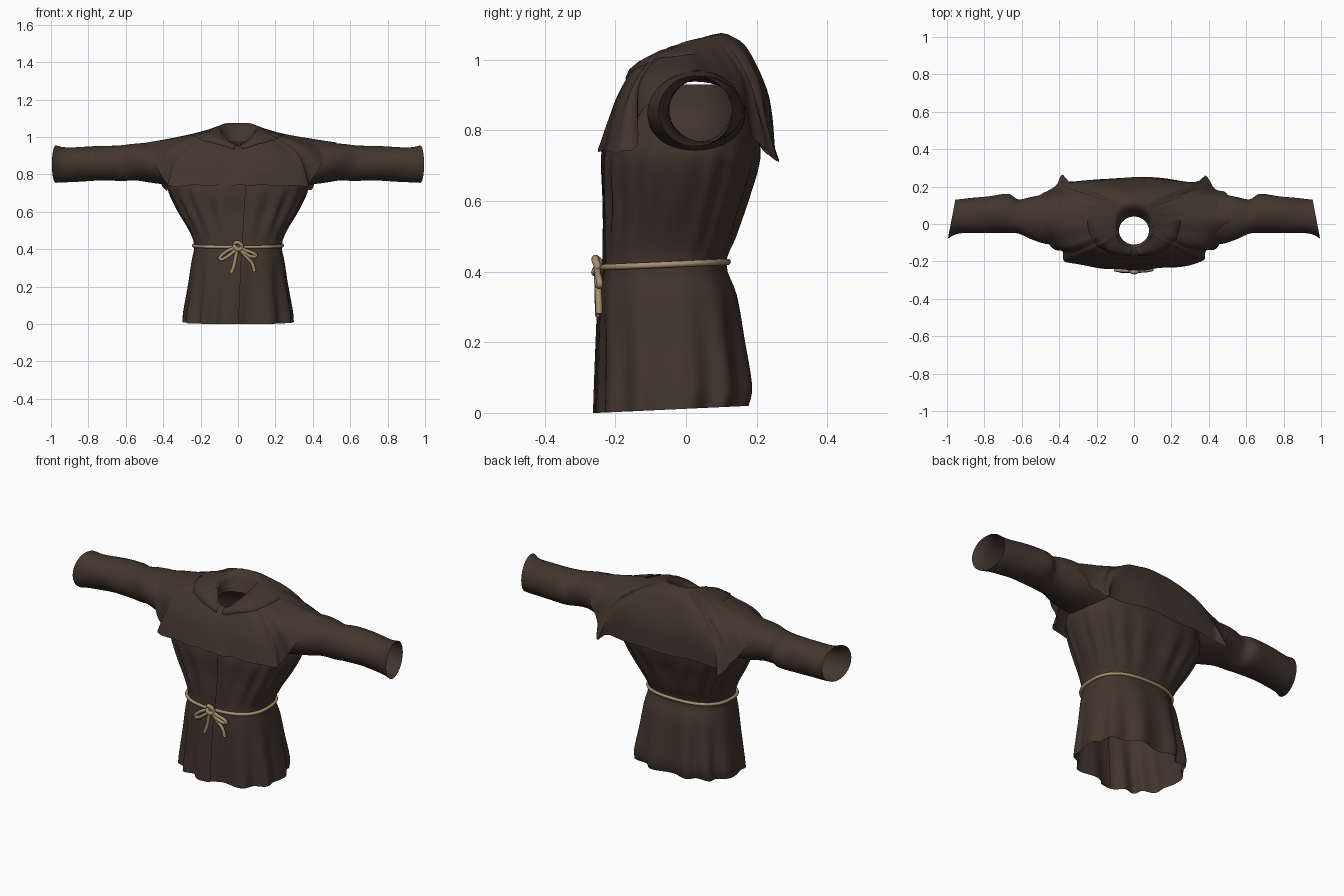
import bpy, math
from mathutils import Vector

if "Cube" in bpy.data.objects:
    bpy.data.objects.remove(bpy.data.objects["Cube"])


def material(name, rgb):
    m = bpy.data.materials.new(name)
    m.diffuse_color = (*rgb, 1)
    m.use_nodes = True
    m.node_tree.nodes["Principled BSDF"].inputs["Base Color"].default_value = m.diffuse_color
    return m


CLOTH = material("dark brown cloth", (0.056, 0.036, 0.027))
ROPE = material("tan rope", (0.38, 0.28, 0.16))


def spline(points, steps, closed=False):
    """Catmull-Rom resampling of a row of vectors."""
    n, out = len(points), []
    for i in range(n if closed else n - 1):
        if closed:
            p = [points[(i + k) % n] for k in (-1, 0, 1, 2)]
        else:
            p = [points[min(max(i + k, 0), n - 1)] for k in (-1, 0, 1, 2)]
        for s in range(steps):
            t = s / steps
            out.append(0.5 * (2 * p[1] + (p[2] - p[0]) * t
                       + (2 * p[0] - 5 * p[1] + 4 * p[2] - p[3]) * t * t
                       + (3 * p[1] - p[0] - 3 * p[2] + p[3]) * t ** 3))
    if not closed:
        out.append(points[-1].copy())
    return out


def sheet(name, rows, closed, flip=False):
    """Skin a grid of rows into a smooth cloth surface."""
    n = len(rows[0])
    verts = [v for r in rows for v in r]
    faces = []
    for i in range(len(rows) - 1):
        for j in range(n if closed else n - 1):
            k = (j + 1) % n
            f = (i * n + j, i * n + k, (i + 1) * n + k, (i + 1) * n + j)
            faces.append(f[::-1] if flip else f)
    me = bpy.data.meshes.new(name)
    me.from_pydata(verts, [], faces)
    me.materials.append(CLOTH)
    me.polygons.foreach_set("use_smooth", [True] * len(faces))
    ob = bpy.data.objects.new(name, me)
    bpy.context.collection.objects.link(ob)
    return ob


def spow(v, e):
    return math.copysign(abs(v) ** e, v)


# Tunic body: height, half width, front y, back y
LEVELS = [(0.0, .30, -.255, .182), (.06, .295, -.253, .192), (.2, .27, -.248, .17),
          (.33, .25, -.242, .147), (.42, .234, -.23, .115), (.5, .262, -.232, .145),
          (.6, .322, -.234, .18), (.7, .37, -.236, .21), (.76, .375, -.224, .212),
          (.85, .345, -.18, .19), (.93, .24, -.13, .14)]
levels = spline([Vector(l) for l in LEVELS], 4)


def body_point(z, w, f, b, a, overlap=0.0):
    ca, sa = spow(math.cos(a), .8), spow(math.sin(a), .8)
    skirt = max(0, 1 - z / .42)
    chest = max(0, 1 - abs(z - .6) / .18)
    # pleats hang from the belt and gather above it
    dent = (skirt * .14 * (.5 - .5 * math.cos(11 * a + 5.5 * math.pi + .6 * math.sin(3 * a)))
            + chest * .07 * (.5 - .5 * math.cos(18 * a + math.sin(2 * a))))
    k = 1 - dent * (.25 + .75 * abs(sa)) + overlap
    y = (f + b) / 2 + (b - f) / 2 * sa * k
    return Vector((w * ca * k, y, z + .02 * skirt * (y + .25) / .43))


rows = []
N = 144
for l in levels:
    z, row = l[0], []
    for j in range(N + 1):
        t = j / N
        # the two front edges lap over each other
        a = -math.pi / 2 - .06 + t * (2 * math.pi + .12)
        p = body_point(*l, a, .05 * max(0, (t - .92) / .08))
        p.x -= .03 * max(0, 1 - z / .5) * max(0, -math.sin(a)) ** 8
        row.append(p)
    rows.append(row)
sheet("tunic_body", rows, False)

# Shoulder cape: half sections from front middle to back middle, neck to hem
CAPE = [
    [(0, -.125, .955), (0, -.165, .935), (0, -.205, .86), (0, -.247, .742)],
    [(.06, -.11, .99), (.11, -.155, .965), (.13, -.205, .87), (.15, -.237, .742)],
    [(.095, -.06, 1.025), (.19, -.12, .985), (.30, -.175, .88), (.358, -.205, .738)],
    [(.10, -.04, 1.035), (.21, -.095, .995), (.33, -.145, .91), (.385, -.145, .755)],
    [(.105, -.02, 1.04), (.23, -.07, 1.005), (.37, -.11, .945), (.45, -.118, .86)],
    [(.11, .01, 1.05), (.25, .02, 1.015), (.40, .025, .988), (.525, .03, .968)],
    [(.10, .06, 1.06), (.23, .09, 1.015), (.38, .13, .955), (.50, .155, .88)],
    [(.09, .08, 1.065), (.21, .13, 1.01), (.34, .18, .92), (.425, .195, .775)],
    [(.08, .095, 1.068), (.20, .15, 1.01), (.32, .195, .90), (.385, .26, .715)],
    [(.065, .108, 1.07), (.17, .17, 1.015), (.27, .222, .90), (.33, .225, .74)],
    [(0, .12, 1.072), (0, .175, 1.03), (0, .235, .89), (0, .253, .745)],
]
cape_rows = []
for k in range(4):
    half = [Vector(s[k]) for s in CAPE]
    ring = half + [Vector((-p.x, p.y, p.z)) for p in half[-2:0:-1]]
    cape_rows.append(spline(ring, 6, True))
columns = [spline([r[j] for r in cape_rows], 6) for j in range(len(cape_rows[0]))]
cape_grid = [list(r) for r in zip(*columns)]
for i, r in enumerate(cape_grid):
    for j, p in enumerate(r):
        # shallow drape creases toward the hem
        s = i / (len(cape_grid) - 1)
        p.y += .004 * s * math.sin(j * .9) * (1 if p.y > 0 else -1)
        p.z += .004 * s * math.sin(j * 1.3 + 1)
sheet("shoulder_cape", cape_grid, True, True)

# Collar turned inward around the neck opening
neck = cape_grid[0]
collar = [[p.copy() for p in neck]]
for s, drop in ((.25, -.004), (.6, .03), (1, .10)):
    row = []
    for p in neck:
        a = math.atan2(p.y + .01, p.x)
        q = Vector((.08 * math.cos(a), -.035 + .075 * math.sin(a), p.z))
        v = p.lerp(q, s)
        v.z -= drop * (.4 + .6 * (p.y + .12) / .24)
        row.append(v)
    collar.append(row)
sheet("collar", collar, True)

# Folded lapels running from the throat up over the shoulders
throat = len(neck) // 2
for side in (-1, 1):
    rows = []
    for j in range(1, 31):
        col = columns[j if side > 0 else -j]
        width = 1 - j / 31
        fold = [col[0].copy()]
        for s in (2, 4, 6):
            fold.append(col[s] + Vector((0, -.006, .010)) * width)
        fold.append(col[6] + Vector((0, -.001, -.004)))
        rows.append(fold)
    sheet("lapel_left" if side > 0 else "lapel_right", rows, False, side < 0)

# Sleeves: x, front y, back y, bottom z, top z
SLEEVE = [(.30, -.11, .165, .735, .94), (.45, -.108, .165, .752, .966), (.55, -.08, .145, .77, .966),
          (.62, -.052, .13, .765, .957), (.68, -.05, .16, .766, .952), (.80, -.047, .148, .765, .95),
          (.92, -.052, .135, .758, .945), (.975, -.078, .13, .755, .955)]
sections = spline([Vector(s) for s in SLEEVE], 5)
for side in (-1, 1):
    rows = []
    for x, y0, y1, z0, z1 in sections:
        row = []
        for j in range(40):
            a = j / 40 * 2 * math.pi
            k = 1 + .018 * math.sin(3 * a + 22 * x) * min(1, (1 - x) * 6)
            c, s = math.cos(a) * k, math.sin(a) * k
            skew = -.02 * c * max(0, (x - .6) / .375)
            row.append(Vector((side * (x + skew), (y0 + y1) / 2 + (y1 - y0) / 2 * c,
                               (z0 + z1) / 2 + (z1 - z0) / 2 * s)))
        rows.append(row)
    sheet("sleeve_left" if side > 0 else "sleeve_right", rows, True, side < 0)


def rope(name, points, radius=.0095, closed=False):
    """Round cord along a smooth path."""
    cu = bpy.data.curves.new(name, "CURVE")
    cu.dimensions = "3D"
    cu.bevel_depth, cu.bevel_resolution, cu.use_fill_caps = radius, 3, True
    pts = spline([Vector(p) for p in points], 6, closed)
    sp = cu.splines.new("POLY")
    sp.points.add(len(pts) - 1)
    for q, p in zip(sp.points, pts):
        q.co = (*p, 1)
    sp.use_cyclic_u = closed
    sp.use_smooth = True
    cu.materials.append(ROPE)
    bpy.context.collection.objects.link(bpy.data.objects.new(name, cu))


# Rope belt with knot, bow loops and hanging ends
belt = []
for j in range(48):
    p = body_point(.42, .238, -.236, .118, j / 48 * 2 * math.pi)
    p.z = .412 + .016 * (p.y + .24) / .36
    belt.append(p)
rope("rope_belt", belt, .009, True)
rope("belt_knot", [(-.018, -.245, .425), (-.008, -.256, .437), (.012, -.256, .43),
                   (.02, -.25, .412), (.006, -.258, .398), (-.014, -.254, .406)], .011, True)
rope("bow_loop_right", [(0, -.25, .41), (-.05, -.25, .395), (-.095, -.246, .36),
                        (-.088, -.246, .345), (-.055, -.25, .362), (0, -.252, .405)])
rope("bow_loop_left", [(0, -.25, .41), (.04, -.25, .395), (.085, -.246, .378),
                       (.095, -.244, .362), (.06, -.25, .365), (.01, -.252, .4)])
rope("rope_end_right", [(0, -.251, .41), (-.012, -.25, .36), (-.022, -.249, .31), (-.036, -.248, .275)])
rope("rope_end_left", [(0, -.251, .41), (.04, -.25, .365), (.075, -.247, .325), (.088, -.246, .28)])
